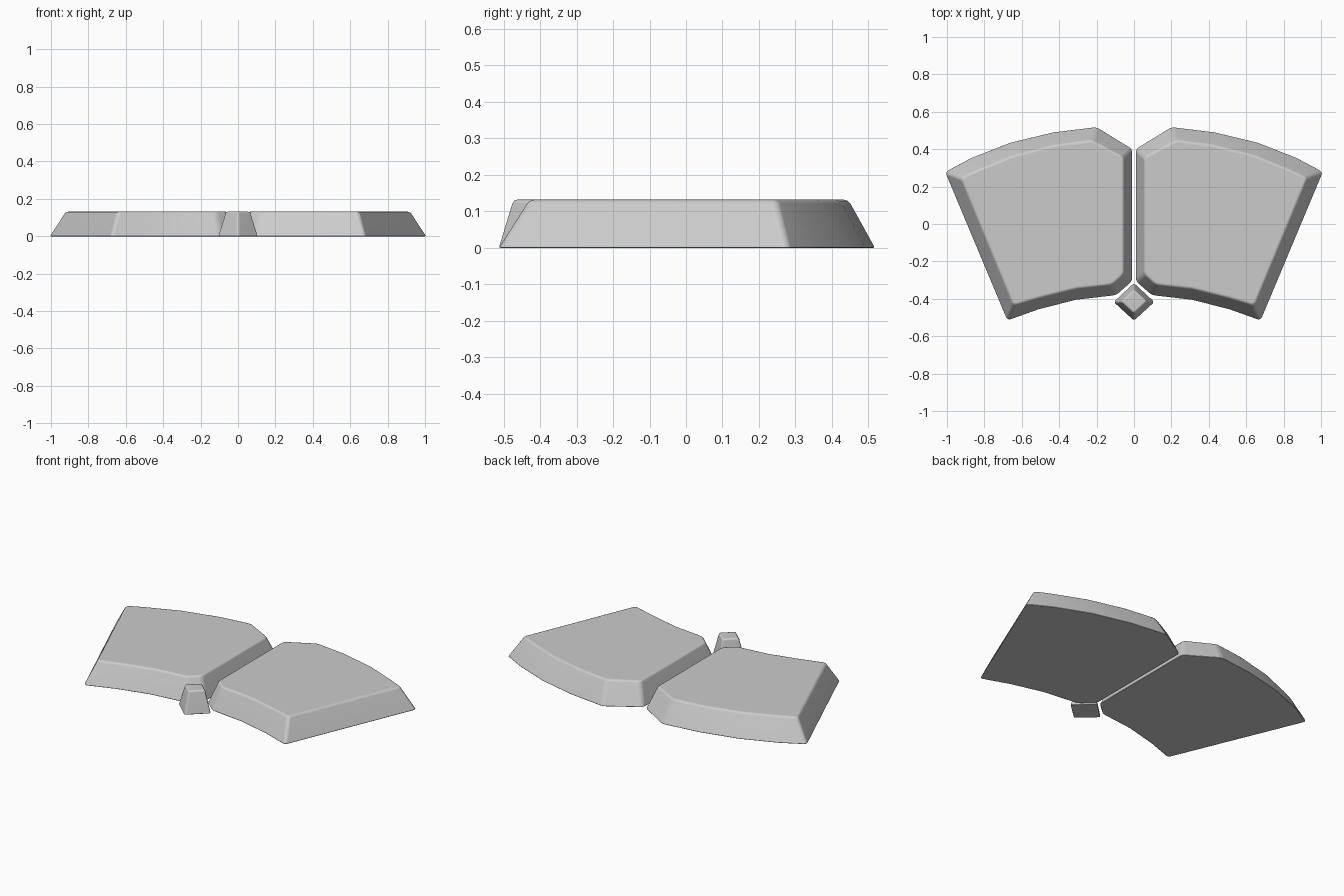
import bpy, bmesh

if "Cube" in bpy.data.objects:
    bpy.data.objects.remove(bpy.data.objects["Cube"])

H = 0.132


def bevel(bm, edges, width, segments):
    bmesh.ops.bevel(bm, geom=edges, offset=width, offset_type='OFFSET',
                    segments=segments, profile=0.5, affect='EDGES', clamp_overlap=True)


def tapered_block(name, bottom, top, corners, corner_r, top_r, mirror=False):
    """Loft a bottom outline to a smaller top outline and soften its edges."""
    sx = -1 if mirror else 1
    bm = bmesh.new()
    lo = [bm.verts.new((x * sx, y, 0)) for x, y in bottom]
    hi = [bm.verts.new((x * sx, y, H)) for x, y in top]
    n = len(lo)
    bm.faces.new(lo)
    bm.faces.new(hi)
    for i in range(n):
        j = (i + 1) % n
        bm.faces.new((lo[i], lo[j], hi[j], hi[i]))
    bmesh.ops.recalc_face_normals(bm, faces=bm.faces)
    # rounded upright corners, then soft top rim and thin bottom rim
    bevel(bm, [bm.edges.get((lo[i], hi[i])) for i in corners], corner_r, 3)
    for z, width in ((H, top_r), (0, 0.005)):
        bevel(bm, [e for e in bm.edges
                   if all(abs(v.co.z - z) < 1e-5 for v in e.verts)], width, 2)
    bmesh.ops.recalc_face_normals(bm, faces=bm.faces)
    me = bpy.data.meshes.new(name)
    bm.to_mesh(me)
    bm.free()
    ob = bpy.data.objects.new(name, me)
    bpy.context.collection.objects.link(ob)
    for p in me.polygons:
        p.use_smooth = True
    mod = ob.modifiers.new("weighted_normals", 'WEIGHTED_NORMAL')
    mod.keep_sharp = True
    return ob


# Curved slabs, mirrored about x = 0
slab_bottom = [(0.008, 0.402), (0.20, 0.52), (0.43, 0.492), (0.66, 0.437), (0.87, 0.355),
               (1.012, 0.279), (0.678, -0.518), (0.51, -0.458), (0.31, -0.407),
               (0.095, -0.382), (0.008, -0.307)]
slab_top = [(0.056, 0.357), (0.225, 0.447), (0.42, 0.422), (0.64, 0.367), (0.83, 0.29),
            (0.925, 0.246), (0.643, -0.434), (0.50, -0.392), (0.31, -0.345),
            (0.118, -0.324), (0.056, -0.268)]
for side, flip in (("right", False), ("left", True)):
    tapered_block(side + "_slab", slab_bottom, slab_top, (0, 1, 5, 6, 9, 10),
                  0.018, 0.012, flip)

# Small diamond stud between the slabs
tapered_block("diamond_stud",
              [(0, -0.315), (0.11, -0.417), (0, -0.518), (-0.11, -0.417)],
              [(0, -0.35), (0.069, -0.414), (0, -0.478), (-0.069, -0.414)],
              (0, 1, 2, 3), 0.012, 0.01)
